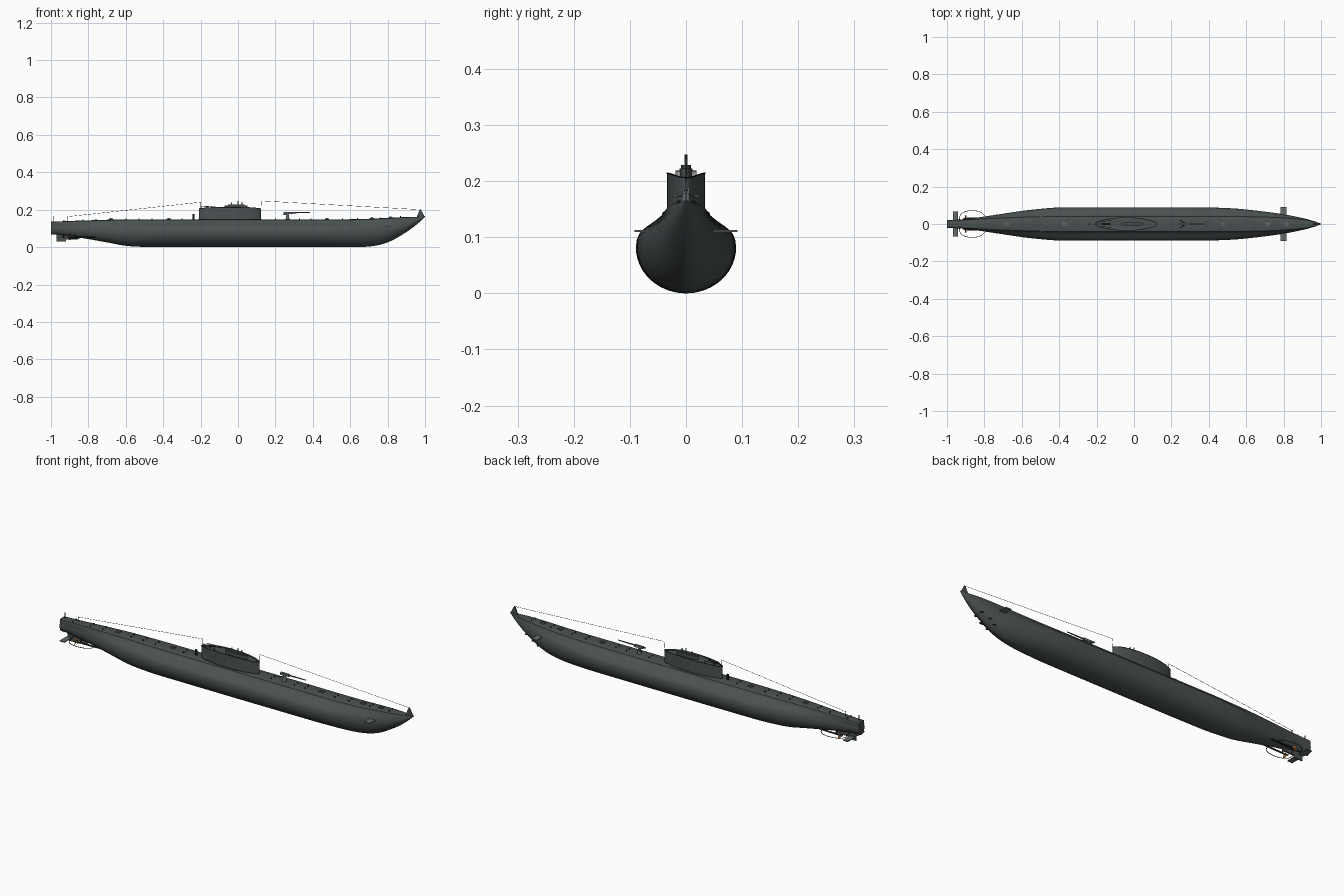
import bpy, bmesh, math
from mathutils import Matrix, Vector
from mathutils.bvhtree import BVHTree

cube = bpy.data.objects.get("Cube")
if cube:
    bpy.data.objects.remove(cube, do_unlink=True)


def material(name, r, g, b):
    m = bpy.data.materials.new(name)
    m.use_nodes = True
    m.diffuse_color = (r, g, b, 1)
    m.node_tree.nodes["Principled BSDF"].inputs["Base Color"].default_value = (r, g, b, 1)
    return m


hull_grey = material("hull grey", .07, .082, .082)
light_grey = material("fitting grey", .13, .15, .15)
dark = material("near black", .02, .022, .022)
bronze = material("bronze", .35, .15, .04)


def finish(bm, name, mat, angle=35):
    bmesh.ops.recalc_face_normals(bm, faces=bm.faces)
    me = bpy.data.meshes.new(name)
    bm.to_mesh(me)
    bm.free()
    me.materials.append(mat)
    me.shade_smooth()
    me.set_sharp_from_angle(angle=math.radians(angle))
    ob = bpy.data.objects.new(name, me)
    bpy.context.collection.objects.link(ob)
    return ob


def box(bm, centre, size):
    mat = Matrix.Translation(centre) @ Matrix.Diagonal((*size, 1))
    bmesh.ops.create_cube(bm, size=1, matrix=mat)


def rod(bm, a, b, r, r2=None, sides=10):
    a, b = Vector(a), Vector(b)
    turn = (b - a).to_track_quat("Z", "Y").to_matrix().to_4x4()
    bmesh.ops.create_cone(bm, cap_ends=True, segments=sides, radius1=r,
                          radius2=r if r2 is None else r2, depth=(b - a).length,
                          matrix=Matrix.Translation((a + b) / 2) @ turn)


def path(bm, points, r, sides=6):
    for a, b in zip(points, points[1:]):
        rod(bm, a, b, r, sides=sides)


def loft(bm, rings):
    rows = [[bm.verts.new(p) for p in ring] for ring in rings]
    n = len(rows[0])
    for a, b in zip(rows, rows[1:]):
        for i in range(n):
            j = (i + 1) % n
            bm.faces.new((a[i], a[j], b[j], b[i]))
    bm.faces.new(rows[0])
    bm.faces.new(rows[-1])


# Hull stations: x, half beam, deck half width, keel z, beam z, deck z, fineness
stations = [
    (-1, .022, .02, .068, .1, .136, 1), (-.95, .023, .021, .066, .1, .137, 1),
    (-.87, .03, .024, .054, .095, .14, 1), (-.8, .04, .028, .043, .09, .142, 1),
    (-.7, .055, .033, .025, .085, .145, 1), (-.6, .07, .037, .007, .082, .147, 1),
    (-.5, .081, .04, .001, .082, .147, 1), (-.4, .088, .042, 0, .082, .147, 1),
    (.4, .088, .042, 0, .082, .147, 1), (.55, .082, .041, 0, .082, .147, 1),
    (.7, .066, .038, .003, .085, .15, 1.1), (.8, .052, .033, .025, .095, .155, 1.2),
    (.9, .032, .024, .08, .12, .16, 1.3), (.96, .016, .013, .125, .145, .162, 1.3),
    (1, .002, .002, .162, .164, .166, 1)]


def slope(i):
    a, b = stations[max(i - 1, 0)], stations[min(i + 1, len(stations) - 1)]
    return [(q - p) / (b[0] - a[0]) for p, q in zip(a, b)]


def blend(i, t):
    a, b, ma, mb = stations[i], stations[i + 1], slope(i), slope(i + 1)
    d = b[0] - a[0]
    s = t * t * (3 - 2 * t)
    vals = [p + (q - p) * s + d * (u * t * (1 - t) ** 2 - v * t * t * (1 - t))
            for p, q, u, v in zip(a, b, ma, mb)]
    vals[0] = a[0] + d * t
    return vals


def section(x, w, d, keel, mid, deck, fine):
    side = []
    for k in range(13):
        t = math.pi / 2 * k / 12
        side.append((w * math.sin(t) ** fine, mid - (mid - keel) * math.cos(t)))
    rise = deck - mid
    side += [(w * .98, mid + rise * .22), (w * .92, mid + rise * .4),
             (d + (w - d) * .62, mid + rise * .55), (d + (w - d) * .25, mid + rise * .74),
             (d * 1.03, mid + rise * .87), (d * .97, deck - rise * .03),
             (d * .85, deck), (0, deck + rise * .02)]
    return [(x, y, z) for y, z in side] + [(x, -y, z) for y, z in side[-2:0:-1]]


bm = bmesh.new()
rings = [section(*blend(i, t / 4)) for i in range(len(stations) - 1) for t in range(4)]
loft(bm, rings + [section(*stations[-1])])
surface = BVHTree.FromBMesh(bm)
finish(bm, "hull", hull_grey, 40)


def deck_z(x, y=0):
    return surface.ray_cast(Vector((x, y, 1)), Vector((0, 0, -1)))[0].z


# Conning tower: lens plan with a curved bulwark top and a sunken bridge floor
def tower_ring(scale, height):
    ring = []
    for k in range(48):
        a = 2 * math.pi * k / 48
        c, s = math.cos(a), math.sin(a)
        x = -.043 + .165 * scale * c
        y = .034 * scale * math.copysign(abs(s) ** 1.15, s)
        ring.append((x, y, height(c)))
    return ring


def rim(c):
    return .215 - .008 * abs(c) ** 3


bm = bmesh.new()
loft(bm, [tower_ring(1, lambda c: .14), tower_ring(1, rim),
          tower_ring(.94, rim), tower_ring(.94, lambda c: rim(c) - .006)])
finish(bm, "conning_tower", hull_grey)

bm = bmesh.new()
edge = tower_ring(1.005, lambda c: rim(c) - .001)
path(bm, edge + edge[:1], .0011)
foot = tower_ring(1.01, lambda c: .149)
path(bm, foot + foot[:1], .001)
finish(bm, "tower_trim", dark)

# Periscope fairing and masts
bm = bmesh.new()
for low, high, size in ((.2, .222, 1), (.222, .229, .72)):
    ring = [(-.01 + .062 * size * math.cos(k * math.pi / 12),
             .012 * size * math.sin(k * math.pi / 12)) for k in range(24)]
    loft(bm, [[(x, y, z) for x, y in ring] for z in (low, high)])
finish(bm, "periscope_fairing", hull_grey)

bm = bmesh.new()
for x, top, r in ((-.035, .238, .003), (0, .247, .0025), (.022, .24, .003)):
    rod(bm, (x, 0, .21), (x, 0, top), r)
rod(bm, (-.2, 0, .2), (-.2, 0, .24), .0018)
finish(bm, "masts", light_grey)

# Aft bridge platform rail and light gun
bm = bmesh.new()
rail = [(-.12, .018, .218), (-.17, .014, .218), (-.196, 0, .218),
        (-.17, -.014, .218), (-.12, -.018, .218)]
path(bm, rail, .001)
for x, y, z in rail:
    rod(bm, (x, y, .198), (x, y, z), .001, sides=6)
rod(bm, (-.16, 0, .2), (-.16, 0, .218), .003)
rod(bm, (-.175, 0, .217), (-.125, 0, .219), .0018)
finish(bm, "bridge_rail_and_gun", dark)

# Deck gun
bm = bmesh.new()
rod(bm, (.265, 0, .145), (.265, 0, .178), .011, .006, 14)
box(bm, (.268, 0, .183), (.05, .012, .011))
rod(bm, (.28, 0, .184), (.385, 0, .185), .0038, .0024)
for s in (-1, 1):
    rod(bm, (.262, 0, .175), (.255, s * .018, .172), .0015)
    box(bm, (.25, s * .019, .174), (.012, .007, .004))
finish(bm, "deck_gun", light_grey)

# Deck hatches, bollards and cleats
bm = bmesh.new()
for x in (-.68, -.37, .475, .715, .815):
    z = deck_z(x)
    box(bm, (x, 0, z + .002), (.022, .016, .006))
    rod(bm, (x, 0, z), (x, 0, z + .008), .005, sides=14)
finish(bm, "deck_hatches", light_grey)

bm = bmesh.new()
for x in (-.93, -.83, -.76, -.6, -.53, -.46, -.3, .2, .33, .39, .56, .64, .76, .87):
    for s in (-1, 1):
        y = s * .013
        z = deck_z(x, y)
        rod(bm, (x, y, z - .003), (x, y, z + .006), .0028)
for x in (-.24, -.235):
    rod(bm, (x, 0, .145), (x, 0, .176), .0035)
finish(bm, "bollards", dark)

# Aerial wires with end posts
bm = bmesh.new()
path(bm, [(-.2, 0, .24), (-.91, 0, .163)], .0008)
path(bm, [(.122, 0, .2), (.125, 0, .247), (.98, 0, .2)], .0008)
for x in (-.91, -.985):
    rod(bm, (x, 0, .13), (x, 0, .165), .0015)
finish(bm, "aerial_wires", dark)

# Bow net cutter
bm = bmesh.new()
loft(bm, [[(x, y, z) for x, z in ((.955, .16), (.997, .164), (.978, .2), (.972, .2))]
          for y in (-.002, .002)])
finish(bm, "net_cutter", hull_grey)

# Bow planes with brackets, and stern planes
bm = bmesh.new()
for s in (-1, 1):
    box(bm, (.8, s * .066, .111), (.032, .052, .004))
    rod(bm, (.8, s * .042, .111), (.8, s * .036, .14), .002)
    box(bm, (-.955, s * .039, .05), (.028, .058, .004))
finish(bm, "diving_planes", light_grey)

# Rudder and its skeg
bm = bmesh.new()
box(bm, (-.945, 0, .05), (.05, .005, .042))
box(bm, (-.89, 0, .052), (.07, .008, .022))
finish(bm, "rudder", hull_grey)

# Shafts, struts and curved propeller guards
bm = bmesh.new()
for s in (-1, 1):
    rod(bm, (-.72, s * .03, .054), (-.905, s * .03, .05), .004)
    rod(bm, (-.88, s * .03, .05), (-.87, s * .012, .075), .0025)
    guard = []
    for k in range(15):
        a = math.pi * k / 14
        guard.append((-.865 + .068 * math.cos(a), s * (.028 + .044 * math.sin(a) ** .8), .05))
    path(bm, guard, .0016)
    rod(bm, guard[-1], (-.933, 0, .068), .0016)
finish(bm, "shafts_and_guards", dark)

# Propellers
bm = bmesh.new()
for s in (-1, 1):
    hub = Matrix.Translation((-.9, s * .03, .05))
    rod(bm, (-.892, s * .03, .05), (-.912, s * .03, .05), .005, .002)
    for k in range(3):
        blade = (hub @ Matrix.Rotation(k * math.tau / 3, 4, "X")
                 @ Matrix.Translation((0, 0, .011)) @ Matrix.Rotation(s * .5, 4, "Z")
                 @ Matrix.Diagonal((.0015, .007, .01, 1)))
        bmesh.ops.create_uvsphere(bm, u_segments=10, v_segments=6, radius=1, matrix=blade)
finish(bm, "propellers", bronze)

# Torpedo doors laid on the bow surface
bm = bmesh.new()
for s in (-1, 1):
    for y, z in ((.02, .087), (.027, .066), (.022, .046)):
        hit, normal, _, _ = surface.ray_cast(Vector((2, s * y, z)), Vector((-1, 0, 0)))
        rod(bm, hit - normal * .003, hit + normal * .001, .009, sides=20)
finish(bm, "torpedo_doors", dark)
